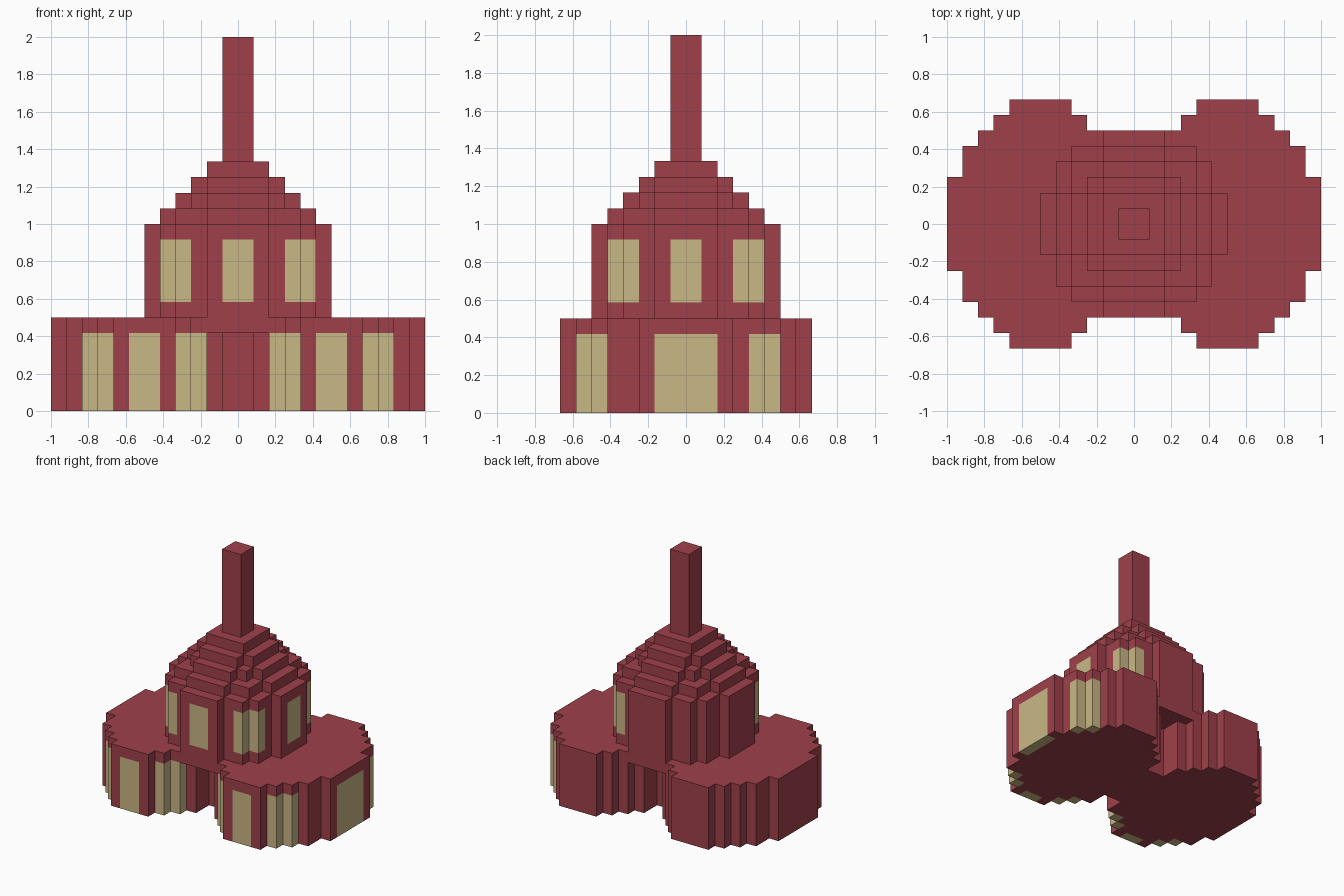
import bpy, bmesh, math
from mathutils import Vector

if "Cube" in bpy.data.objects:
    bpy.data.objects.remove(bpy.data.objects["Cube"])

U = 1 / 12  # size of one block


def material(name, rgb):
    m = bpy.data.materials.new(name)
    m.diffuse_color = (*rgb, 1)
    m.use_nodes = True
    m.node_tree.nodes["Principled BSDF"].inputs["Base Color"].default_value = m.diffuse_color
    return m


MATS = [material("brick_red", (0.345, 0.051, 0.068)),
        material("window_cream", (0.584, 0.474, 0.235))]


def disc(radius):
    """Block columns of a stepped circle centred on the axis."""
    r = range(-radius, radius)
    return {(x, y) for x in r for y in r
            if (x + .5) ** 2 + (y + .5) ** 2 <= radius ** 2}


def square(h):
    return {(x, y) for x in range(-h, h) for y in range(-h, h)}


def mirror(cols, axis):
    return {(-x - 1, y) if axis == 'x' else (x, -y - 1) for x, y in cols}


# Footprint of the right wing, half depth for each column
HALF = [3, 5, 6, 7, 8, 8, 8, 8, 7, 6, 5, 3]
right = {(x, y) for x, h in enumerate(HALF) for y in range(-h, h)}

# Window columns: wings (front and right side only), then drum
front_windows = {(8, -7), (9, -6), (5, -8), (6, -8), (3, -7), (2, -6)}
right_windows = front_windows | {(11, y) for y in range(-2, 2)} | {(10, 4), (9, 5)}
corner = {(3, -5), (4, -4)}
drum_windows = (corner | mirror(corner, 'x') | mirror(corner, 'y')
                | {(-1, -6), (0, -6), (5, -1), (5, 0)})

# name, footprint, bottom, top, window columns, window bottom, window top
PARTS = [
    ("right_wing", right, 0, 6, right_windows, 0, 5),
    ("left_wing", mirror(right, 'x'), 0, 6, mirror(front_windows, 'x'), 0, 5),
    ("drum", disc(6), 5, 12, drum_windows, 7, 11),
    ("roof_tier_1", disc(5), 12, 13, set(), 0, 0),
    ("roof_tier_2", disc(4), 13, 14, set(), 0, 0),
    ("roof_tier_3", disc(3), 14, 15, set(), 0, 0),
    ("roof_tier_4", square(2), 15, 16, set(), 0, 0),
    ("spire", square(1), 16, 24, set(), 0, 0),
]

# Each block belongs to the first part that claims it
owner = {}
for i, (_, cols, z0, z1, *_rest) in enumerate(PARTS):
    for x, y in cols:
        for z in range(z0, z1):
            owner.setdefault((x, y, z), i)


def build(i):
    """Skin the outside of one part and colour its window blocks."""
    name, _, _, _, wins, w0, w1 = PARTS[i]
    bm = bmesh.new()
    for cell, part in owner.items():
        if part != i:
            continue
        is_window = cell[:2] in wins and w0 <= cell[2] < w1
        centre = Vector(cell) + Vector((.5, .5, .5))
        for axis in range(3):
            for sign in (-1, 1):
                n = [0, 0, 0]
                n[axis] = sign
                if tuple(c + d for c, d in zip(cell, n)) in owner:
                    continue
                n = Vector(n)
                a = Vector([.5 if k == (axis + 1) % 3 else 0 for k in range(3)])
                b = n.cross(a)
                mid = centre + n * .5
                f = bm.faces.new([bm.verts.new((mid + p) * U)
                                  for p in (-a - b, a - b, a + b, b - a)])
                f.material_index = int(is_window)
    # Join the block faces into large flat panels
    bmesh.ops.remove_doubles(bm, verts=bm.verts[:], dist=1e-4)
    bmesh.ops.dissolve_limit(bm, angle_limit=math.radians(1), verts=bm.verts[:],
                             edges=bm.edges[:], delimit={'MATERIAL'})
    mesh = bpy.data.meshes.new(name)
    bm.to_mesh(mesh)
    bm.free()
    for m in MATS:
        mesh.materials.append(m)
    bpy.context.collection.objects.link(bpy.data.objects.new(name, mesh))


for i in range(len(PARTS)):
    build(i)
